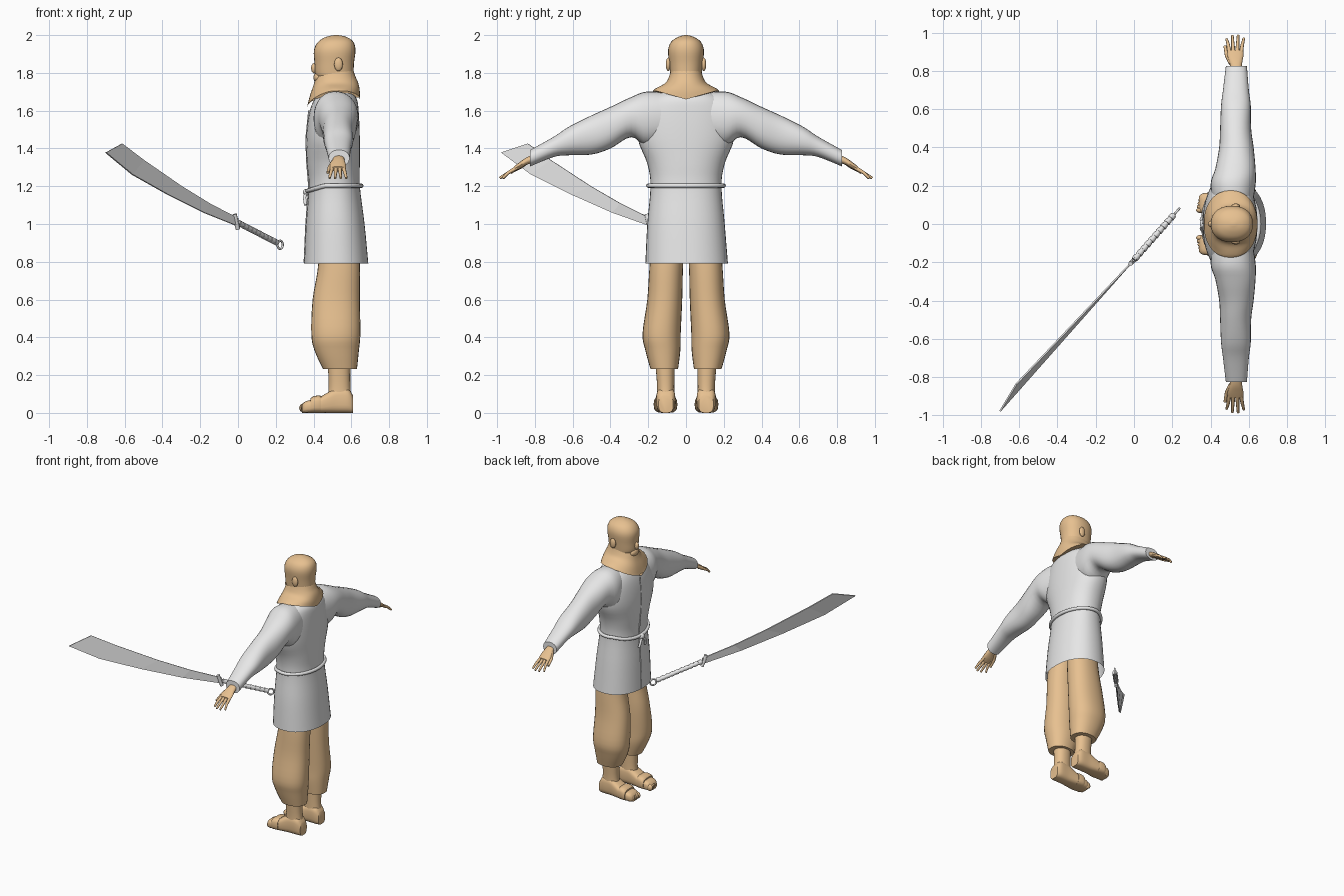
import bpy, bmesh, math
from mathutils import Vector

cube = bpy.data.objects.get("Cube")
if cube:
    bpy.data.objects.remove(cube, do_unlink=True)


def material(name, rgb):
    m = bpy.data.materials.new(name)
    m.use_nodes = True
    col = (*rgb, 1)
    m.diffuse_color = col
    m.node_tree.nodes["Principled BSDF"].inputs["Base Color"].default_value = col
    return m


tan = material("warm_tan", (0.8, 0.53, 0.28))
grey = material("pale_grey", (0.8, 0.8, 0.8))


def finish(ob, angle=40):
    bpy.ops.object.select_all(action="DESELECT")
    ob.select_set(True)
    bpy.context.view_layer.objects.active = ob
    if ob.type == "CURVE":
        bpy.ops.object.convert(target="MESH")
        ob = bpy.context.object
    bpy.ops.object.shade_smooth_by_angle(angle=math.radians(angle))
    return ob


def from_bmesh(name, bm, mat):
    bmesh.ops.recalc_face_normals(bm, faces=bm.faces)
    me = bpy.data.meshes.new(name)
    bm.to_mesh(me)
    bm.free()
    me.materials.append(mat)
    ob = bpy.data.objects.new(name, me)
    bpy.context.collection.objects.link(ob)
    return ob


def smooth_rows(rows, sub):
    out = []
    for i in range(len(rows) - 1):
        p = [rows[max(0, min(len(rows) - 1, i + k))] for k in (-1, 0, 1, 2)]
        for j in range(sub):
            t = j / sub
            out.append([0.5 * (2 * b + (c - a) * t + (2 * a - 5 * b + 4 * c - d) * t * t
                               + (3 * b - a - 3 * c + d) * t ** 3) for a, b, c, d in zip(*p)])
    return out + [rows[-1]]


def loft(name, axis, rows, mat, side=1, power=0.9, n=28, sub=4, caps=(True, True), warp=None):
    """Rows hold a position on the axis, then low and high limits on the other two axes."""
    order = {"x": (0, 1, 2), "y": (1, 0, 2), "z": (2, 0, 1)}[axis]
    bm = bmesh.new()
    rings = []
    for t, a0, a1, b0, b1 in smooth_rows(rows, sub):
        ring = []
        for k in range(n):
            ang = math.tau * k / n
            c, s = (math.copysign(abs(f) ** power, f) for f in (math.cos(ang), math.sin(ang)))
            p = Vector()
            p[order[0]] = t
            p[order[1]] = (a0 + a1) / 2 + (a1 - a0) / 2 * c
            p[order[2]] = (b0 + b1) / 2 + (b1 - b0) / 2 * s
            if warp:
                p = warp(p)
            p.y *= side
            ring.append(bm.verts.new(p))
        rings.append(ring)
    for r, q in zip(rings, rings[1:]):
        for k in range(n):
            bm.faces.new((r[k], r[(k + 1) % n], q[(k + 1) % n], q[k]))
    for ring, cap in zip((rings[0], rings[-1]), caps):
        if cap:
            bm.faces.new(ring)
    return finish(from_bmesh(name, bm, mat))


def tube(name, pts, radius, mat, taper=1, closed=False):
    cu = bpy.data.curves.new(name, "CURVE")
    cu.dimensions = "3D"
    cu.bevel_depth = radius
    cu.bevel_resolution = 2
    cu.use_fill_caps = True
    sp = cu.splines.new("POLY")
    sp.points.add(len(pts) - 1)
    for i, p in enumerate(pts):
        sp.points[i].co = (*p, 1)
        sp.points[i].radius = 1 + (taper - 1) * i / (len(pts) - 1)
    sp.use_cyclic_u = closed
    cu.materials.append(mat)
    ob = bpy.data.objects.new(name, cu)
    bpy.context.collection.objects.link(ob)
    return finish(ob, 60)


def ball(name, loc, size, mat):
    bm = bmesh.new()
    bmesh.ops.create_uvsphere(bm, u_segments=16, v_segments=10, radius=1)
    for v in bm.verts:
        v.co = Vector(c * s for c, s in zip(v.co, size)) + Vector(loc)
    return finish(from_bmesh(name, bm, mat), 60)


# Tunic body, open at the hem
loft("tunic_body", "z", [
    (0.79, 0.35, 0.69, -0.215, 0.222), (1.0, 0.36, 0.67, -0.205, 0.205),
    (1.2, 0.375, 0.645, -0.188, 0.188), (1.32, 0.365, 0.645, -0.205, 0.205),
    (1.45, 0.36, 0.645, -0.255, 0.255), (1.58, 0.375, 0.64, -0.25, 0.25),
    (1.66, 0.405, 0.63, -0.2, 0.2), (1.695, 0.45, 0.6, -0.14, 0.14)],
    grey, n=40, caps=(False, True))

for side, label in ((-1, "left"), (1, "right")):
    # Sleeve running from the chest to the wrist
    loft(label + "_sleeve", "y", [
        (0.05, 0.43, 0.61, 1.45, 1.69), (0.2, 0.4, 0.635, 1.41, 1.702),
        (0.29, 0.425, 0.635, 1.46, 1.672), (0.4, 0.445, 0.625, 1.4, 1.62),
        (0.5, 0.45, 0.612, 1.368, 1.575), (0.62, 0.455, 0.61, 1.364, 1.515),
        (0.7, 0.465, 0.6, 1.355, 1.462), (0.825, 0.48, 0.59, 1.305, 1.392)],
        grey, side)

    # Hand
    loft(label + "_palm", "y", [
        (0.78, 0.51, 0.56, 1.335, 1.38), (0.84, 0.5, 0.565, 1.315, 1.355),
        (0.88, 0.487, 0.572, 1.292, 1.328), (0.91, 0.49, 0.57, 1.278, 1.305)],
        tan, side, n=16)
    for i, reach in enumerate((0.966, 0.984, 0.986, 0.97)):
        x = 0.499 + 0.02 * i
        spread = (i - 1.5) * 0.005
        tube(f"{label}_finger_{i + 1}", [
            (x, side * 0.895, 1.298), (x + spread, side * 0.94, 1.272),
            (x + spread * 2, side * reach, 1.243)], 0.011, tan, 0.6)
    tube(label + "_thumb", [(0.508, side * 0.84, 1.33), (0.485, side * 0.88, 1.3),
                            (0.475, side * 0.93, 1.272)], 0.013, tan, 0.6)

    # Trouser leg, ankle and foot
    loft(label + "_trouser_leg", "z", [
        (0.232, 0.45, 0.63, 0.042, 0.188), (0.33, 0.405, 0.64, 0.03, 0.215),
        (0.42, 0.388, 0.648, 0.028, 0.23), (0.6, 0.395, 0.645, 0.02, 0.205),
        (0.79, 0.425, 0.645, 0.015, 0.192), (1.0, 0.42, 0.63, 0.0, 0.17)], tan, side)
    loft(label + "_ankle", "z", [
        (0.06, 0.47, 0.605, 0.06, 0.155), (0.14, 0.48, 0.595, 0.062, 0.153),
        (0.26, 0.475, 0.595, 0.06, 0.162)], tan, side)
    loft(label + "_foot", "x", [
        (0.34, 0.07, 0.145, 0.0, 0.045), (0.36, 0.055, 0.16, 0.0, 0.062),
        (0.42, 0.052, 0.165, 0.0, 0.078), (0.47, 0.055, 0.162, 0.0, 0.105),
        (0.52, 0.057, 0.158, 0.0, 0.132), (0.58, 0.057, 0.156, 0.0, 0.13),
        (0.61, 0.068, 0.145, 0.0, 0.09)], tan, side, power=0.65)
    loft(label + "_foot_strap", "x", [
        (0.385, 0.05, 0.167, 0.0, 0.078), (0.4, 0.046, 0.171, 0.0, 0.088),
        (0.425, 0.047, 0.17, 0.0, 0.092), (0.44, 0.05, 0.167, 0.0, 0.09)],
        tan, side, power=0.65)
    for i in range(5):
        ball(f"{label}_toe_{i + 1}", (0.348 + 0.004 * i, side * (0.072 + 0.018 * i), 0.026),
             (0.024, 0.015 - 0.001 * i, 0.024), tan)

    # Ear
    ball(label + "_ear", (0.532, side * 0.094, 1.845), (0.023, 0.013, 0.036), tan)

# Head with neck
loft("head", "z", [
    (1.68, 0.46, 0.62, -0.08, 0.08), (1.76, 0.435, 0.615, -0.082, 0.082),
    (1.79, 0.41, 0.612, -0.083, 0.083), (1.85, 0.405, 0.614, -0.089, 0.089),
    (1.92, 0.402, 0.622, -0.095, 0.095), (1.965, 0.425, 0.61, -0.078, 0.078),
    (1.99, 0.465, 0.575, -0.042, 0.042), (2.0, 0.51, 0.53, -0.008, 0.008)], tan)
ball("nose", (0.405, 0, 1.825), (0.018, 0.017, 0.028), tan)
ball("chin", (0.425, 0, 1.775), (0.026, 0.045, 0.03), tan)


# Neck scarf, its lower edge dipping at the chest and nape
def drape(p):
    if p.z < 1.76:
        low = min(1, (1.76 - p.z) / 0.08)
        dip = 0.045 * (1 - min(1, abs(p.y) / 0.16))
        p.z += low * (0.03 - dip - 0.35 * max(0, 0.49 - p.x))
    return p


loft("neck_scarf", "z", [
    (1.675, 0.365, 0.645, -0.175, 0.175), (1.71, 0.38, 0.645, -0.145, 0.145),
    (1.745, 0.4, 0.638, -0.108, 0.108), (1.78, 0.415, 0.622, -0.09, 0.09),
    (1.815, 0.43, 0.61, -0.08, 0.08)], tan, n=40, warp=drape)

# Belt with a front knot and hanging ends
belt = []
for k in range(40):
    a = math.tau * k / 40
    x = 0.51 + 0.143 * math.cos(a)
    belt.append((x, 0.199 * math.sin(a), 1.203 - max(0, 0.46 - x) * 0.3))
tube("belt", belt, 0.012, grey, closed=True)
ball("belt_knot", (0.362, 0, 1.168), (0.018, 0.024, 0.018), grey)
for s in (-1, 1):
    tube("belt_end", [(0.362, 0, 1.168), (0.352, s * 0.025, 1.14),
                      (0.358, s * 0.035, 1.1)], 0.009, grey)

# Overlapping edge down the tunic front
tube("front_edge", [(0.376, 0, 1.6), (0.361, 0.005, 1.45), (0.366, 0.01, 1.32),
                    (0.376, 0.012, 1.2), (0.361, 0.015, 1.0), (0.352, 0.02, 0.795)], 0.005, grey)


# Sword, lying in a slanted upright plane
def blade_point(x, z, shift=0.0):
    return Vector((x, -0.187 + 1.13 * x + shift, z))


bm = bmesh.new()
upper = [(0, 1.03), (-0.15, 1.108), (-0.3, 1.2), (-0.5, 1.338), (-0.615, 1.425)]
lower = [(0, 0.988), (-0.18, 1.06), (-0.37, 1.155), (-0.56, 1.262), (-0.7, 1.378)]
top = [bm.verts.new(blade_point(x, z, -0.075 * x)) for x, z in upper]
low = [bm.verts.new(blade_point(x, z)) for x, z in lower]
for i in range(len(top) - 1):
    bm.faces.new((top[i], top[i + 1], low[i + 1], low[i]))
blade = from_bmesh("sword_blade", bm, grey)
thick = blade.modifiers.new("thickness", "SOLIDIFY")
thick.thickness = 0.008
thick.offset = 0

start, end = blade_point(0, 1.007), blade_point(0.208, 0.9)
tube("sword_grip", [start, end], 0.014, grey)
for i in range(10):
    a = start.lerp(end, (i + 0.2) / 10)
    b = start.lerp(end, (i + 0.8) / 10)
    tube("grip_wrap", [a, b], 0.017, grey)
tube("sword_guard", [blade_point(-0.018, 1.052), blade_point(-0.01, 1.01),
                     blade_point(0.0, 0.972)], 0.012, grey)
ring = [blade_point(0.223 + 0.014 * math.cos(math.tau * k / 16),
                    0.89 + 0.022 * math.sin(math.tau * k / 16)) for k in range(16)]
tube("pommel_ring", ring, 0.006, grey, closed=True)
